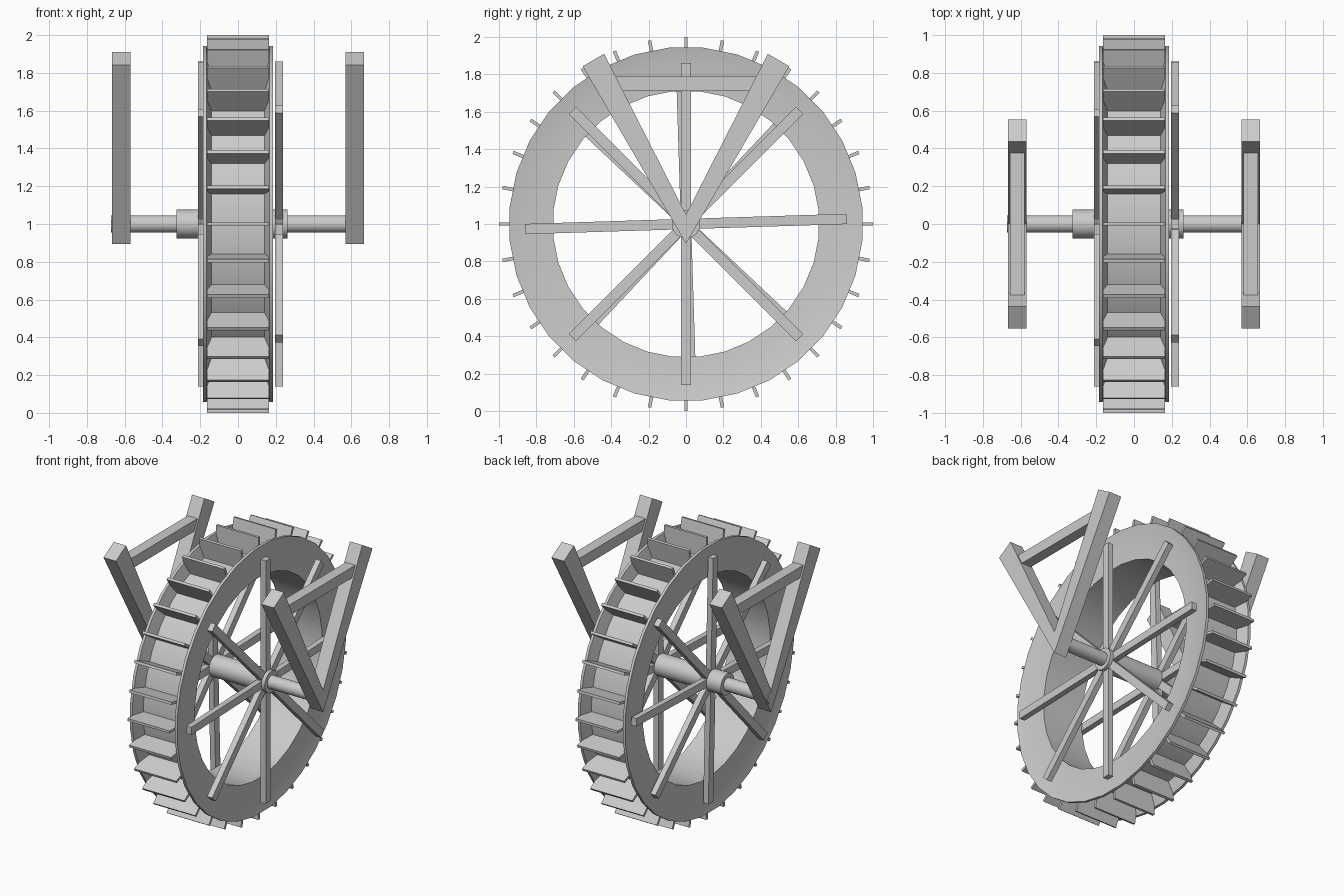
import bpy, bmesh
from math import sin, cos, pi, radians
from mathutils import Matrix

if "Cube" in bpy.data.objects:
    bpy.data.objects.remove(bpy.data.objects["Cube"])

CENTRE = 1.0  # height of the wheel axis


def finish(name, bm, smooth=False):
    bmesh.ops.recalc_face_normals(bm, faces=bm.faces)
    mesh = bpy.data.meshes.new(name)
    bm.to_mesh(mesh)
    bm.free()
    ob = bpy.data.objects.new(name, mesh)
    bpy.context.collection.objects.link(ob)
    if smooth:
        bpy.ops.object.select_all(action='DESELECT')
        ob.select_set(True)
        bpy.context.view_layer.objects.active = ob
        bpy.ops.object.shade_smooth_by_angle(angle=radians(35))
    return ob


def lathe(name, profile, steps, closed=False):
    """Turn an (x, radius) profile about the wheel axis."""
    bm = bmesh.new()
    rings = []
    for i in range(steps):
        a = 2 * pi * (i + 0.5) / steps
        rings.append([bm.verts.new((x, r * cos(a), CENTRE + r * sin(a))) for x, r in profile])
    n = len(profile)
    for i in range(steps):
        a, b = rings[i], rings[(i + 1) % steps]
        for j in range(n if closed else n - 1):
            k = (j + 1) % n
            bm.faces.new((a[j], a[k], b[k], b[j]))
    if not closed:
        for j in (0, n - 1):
            bm.faces.new([r[j] for r in rings])
    return finish(name, bm, True)


def prism(name, outline, x0, x1):
    """Extrude a (y, z) outline along x."""
    bm = bmesh.new()
    a = [bm.verts.new((x0, y, z)) for y, z in outline]
    b = [bm.verts.new((x1, y, z)) for y, z in outline]
    n = len(outline)
    bm.faces.new(a)
    bm.faces.new(b)
    for i in range(n):
        j = (i + 1) % n
        bm.faces.new((a[i], a[j], b[j], b[i]))
    return finish(name, bm)


# Grooved rim with flared sides and a flat bore
half = [(0.16, 0.713), (0.167, 0.86), (0.185, 0.947), (0.166, 0.947), (0.14, 0.86)]
lathe("wheel_rim", half + [(-x, r) for x, r in reversed(half)], 32, closed=True)

# Paddles, narrowing towards the rim floor
bm = bmesh.new()
outline = [(-0.138, 0.85), (0.138, 0.85), (0.165, 0.94), (0.165, 1.0), (-0.165, 1.0), (-0.165, 0.94)]
for i in range(32):
    rot = Matrix.Translation((0, 0, CENTRE)) @ Matrix.Rotation(2 * pi * i / 32, 4, 'X')
    a = [bm.verts.new((x, -0.009, r)) for x, r in outline]
    b = [bm.verts.new((x, 0.009, r)) for x, r in outline]
    bm.faces.new(a)
    bm.faces.new(b)
    for j in range(6):
        k = (j + 1) % 6
        bm.faces.new((a[j], a[k], b[k], b[j]))
    bmesh.ops.transform(bm, matrix=rot, verts=a + b)
finish("paddles", bm)

# Axle and hub
lathe("axle", [(-0.672, 0.046), (0.655, 0.046)], 32)
lathe("hub", [(-0.325, 0.076), (0.262, 0.076)], 32)

# Full-length spokes on both sides of the wheel
for side, x, angles in (("right", 0.217, (0, 45, 91.8, 135)),
                        ("left", -0.193, (1.8, 46.8, 91.8, 136.8))):
    bm = bmesh.new()
    for a in angles:
        m = (Matrix.Translation((x, 0, CENTRE)) @ Matrix.Rotation(radians(a), 4, 'X')
             @ Matrix.Diagonal((0.04, 0.055, 1.72, 1)))
        bmesh.ops.create_cube(bm, size=1, matrix=m)
    finish(side + "_spokes", bm)

# V-shaped hangers with a cross bar
for side, s in (("left", -1), ("right", 1)):
    for part, d in (("front", -1), ("back", 1)):
        leg = [(0, 0.895), (d * 0.552, 1.843), (d * 0.438, 1.91), (0, 1.05)]
        prism(f"{side}_{part}_hanger", leg, s * 0.57, s * 0.667)
    bar = [(-0.38, 1.712), (0.38, 1.712), (0.38, 1.788), (-0.38, 1.788)]
    prism(side + "_cross_bar", bar, s * 0.58, s * 0.656)
